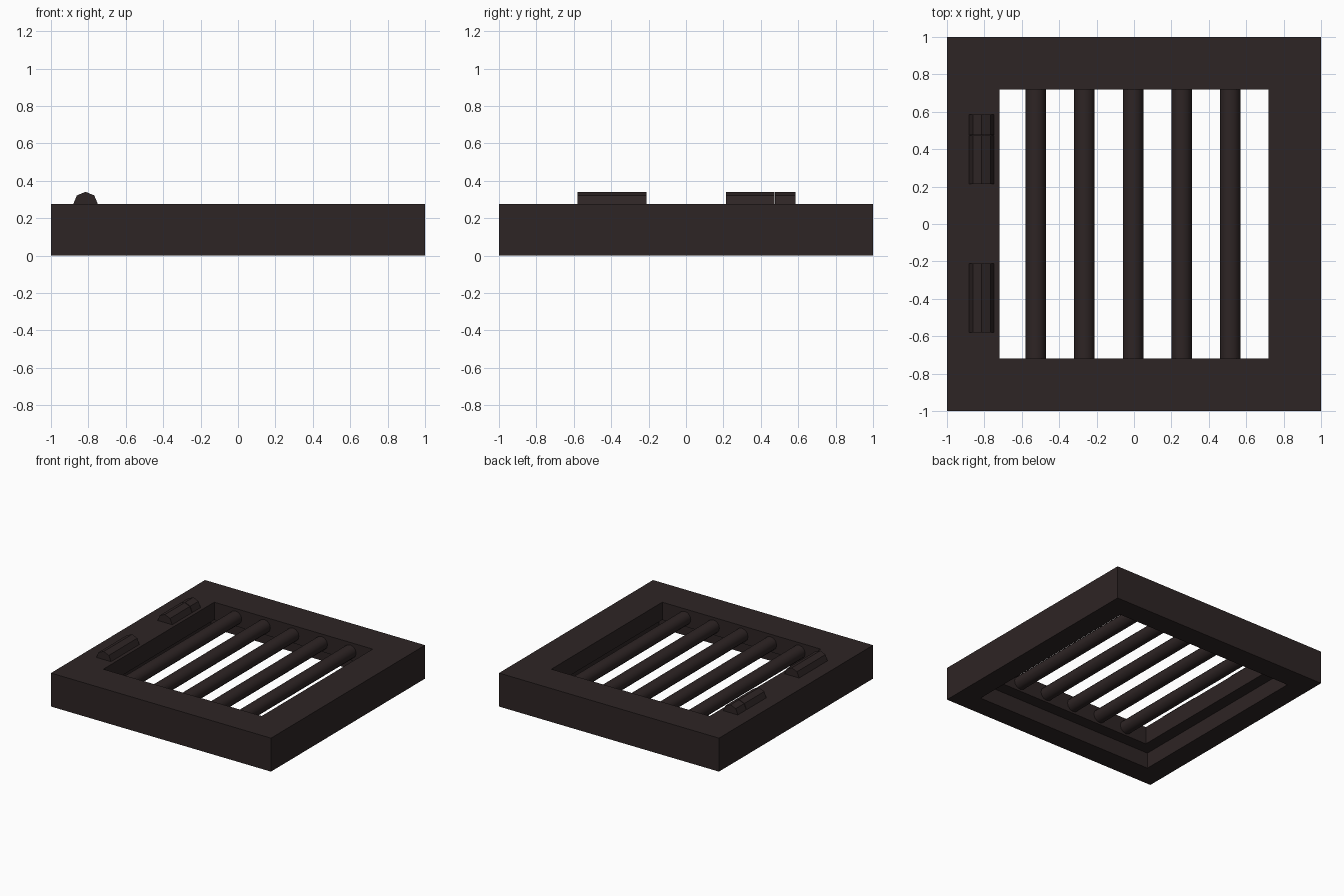
import bpy, bmesh, math

if "Cube" in bpy.data.objects:
    bpy.data.objects.remove(bpy.data.objects["Cube"])

iron = bpy.data.materials.new("dark_brown_iron")
iron.diffuse_color = (0.027, 0.018, 0.018, 1)
iron.use_nodes = True
iron.node_tree.nodes["Principled BSDF"].inputs["Base Color"].default_value = iron.diffuse_color


def finish(name, bm):
    bmesh.ops.recalc_face_normals(bm, faces=bm.faces)
    me = bpy.data.meshes.new(name)
    bm.to_mesh(me)
    bm.free()
    me.materials.append(iron)
    ob = bpy.data.objects.new(name, me)
    bpy.context.collection.objects.link(ob)
    return ob


def rod(name, x, z, y0, y1, r, sides, smooth=False):
    """Rod along y with one vertex line pointing straight up."""
    bm = bmesh.new()
    rings = []
    for y in (y0, y1):
        rings.append([bm.verts.new((x + r * math.sin(2 * math.pi * i / sides), y,
                                    z + r * math.cos(2 * math.pi * i / sides)))
                      for i in range(sides)])
    a, b = rings
    for i in range(sides):
        j = (i + 1) % sides
        f = bm.faces.new((a[i], a[j], b[j], b[i]))
        f.smooth = smooth
    bm.faces.new(a)
    bm.faces.new(b)
    return finish(name, bm)


# Square frame: stepped cross-section (half width, height) swept round four corners
profile = [(1, 0), (1, 0.275), (0.72, 0.275), (0.72, 0.13), (0.82, 0.13), (0.82, 0)]
corners = [(1, 1), (-1, 1), (-1, -1), (1, -1)]
bm = bmesh.new()
loops = [[bm.verts.new((sx * h, sy * h, z)) for sx, sy in corners] for h, z in profile]
for k, a in enumerate(loops):
    b = loops[(k + 1) % len(loops)]
    for i in range(4):
        j = (i + 1) % 4
        bm.faces.new((a[i], a[j], b[j], b[i]))
finish("frame", bm)

# Five round bars across the opening
for i in range(5):
    rod(f"bar_{i + 1}", -0.525 + 0.26 * i, 0.2, -0.73, 0.73, 0.055, 12, True)

# Octagonal hinge barrels half sunk into the frame; the back one is split
for name, y0, y1 in (("front_hinge", -0.58, -0.21),
                     ("back_hinge", 0.215, 0.472),
                     ("back_hinge_end", 0.477, 0.585)):
    rod(name, -0.815, 0.275, y0, y1, 0.066, 8)
